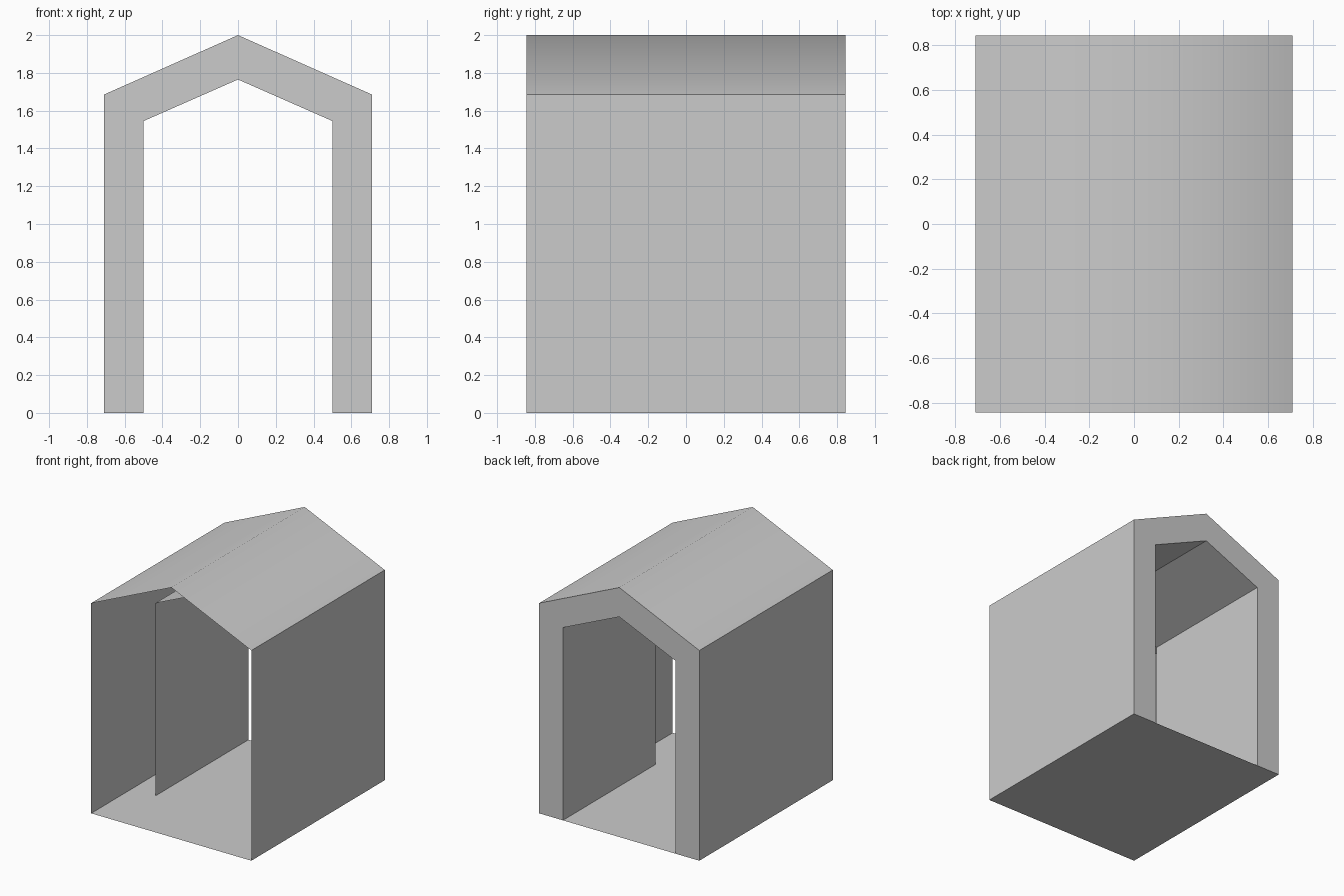
import bpy

if "Cube" in bpy.data.objects:
    bpy.data.objects.remove(bpy.data.objects["Cube"])

FRONT, BACK = -0.845, 0.845   # overall depth
LINING_FRONT = -0.33          # inner lining is set back from the open front

# Right-hand halves of the two gable profiles, (x, z) from foot to ridge
OUTER = [(0.71, 0.0), (0.71, 1.685), (0.0, 2.0)]
INNER = [(0.5, 0.0), (0.5, 1.545), (0.0, 1.765)]


def mirrored(half):
    """Complete a half profile about x = 0."""
    return half + [(-x, z) for x, z in reversed(half[:-1])]


def add_mesh(name, verts, faces, smooth=False):
    mesh = bpy.data.meshes.new(name)
    mesh.from_pydata(verts, [], faces)
    for p in mesh.polygons:
        p.use_smooth = smooth
    obj = bpy.data.objects.new(name, mesh)
    bpy.context.collection.objects.link(obj)
    return obj


def sweep(name, profile, y0, y1, flip=False, smooth=False):
    """Extrude an open profile along y into a single-sided sheet."""
    n = len(profile)
    verts = [(x, y, z) for y in (y0, y1) for x, z in profile]
    faces = [(i, i + n, i + n + 1, i + 1) for i in range(n - 1)]
    if flip:
        faces = [f[::-1] for f in faces]
    return add_mesh(name, verts, faces, smooth)


outer, inner = mirrored(OUTER), mirrored(INNER)

# Outer side walls and softly shaded roof
sweep("right_wall", outer[:2], FRONT, BACK)
sweep("left_wall", outer[3:], FRONT, BACK)
sweep("roof", outer[1:4], FRONT, BACK, smooth=True)

# Passage lining, facing inwards
sweep("inner_lining", inner, LINING_FRONT, BACK, flip=True)

# Back arch closing the gap between shell and lining
n = len(outer)
add_mesh("back_arch", [(x, BACK, z) for x, z in outer + inner],
         [(i, i + n, i + n + 1, i + 1) for i in range(n - 1)])
for p in [bpy.data.objects["back_arch"].data]:
    if p.polygons[0].normal.y < 0:
        p.flip_normals()

# Floor sheet, facing down
sweep("floor", [(-0.71, 0.0), (0.71, 0.0)], FRONT, BACK)
